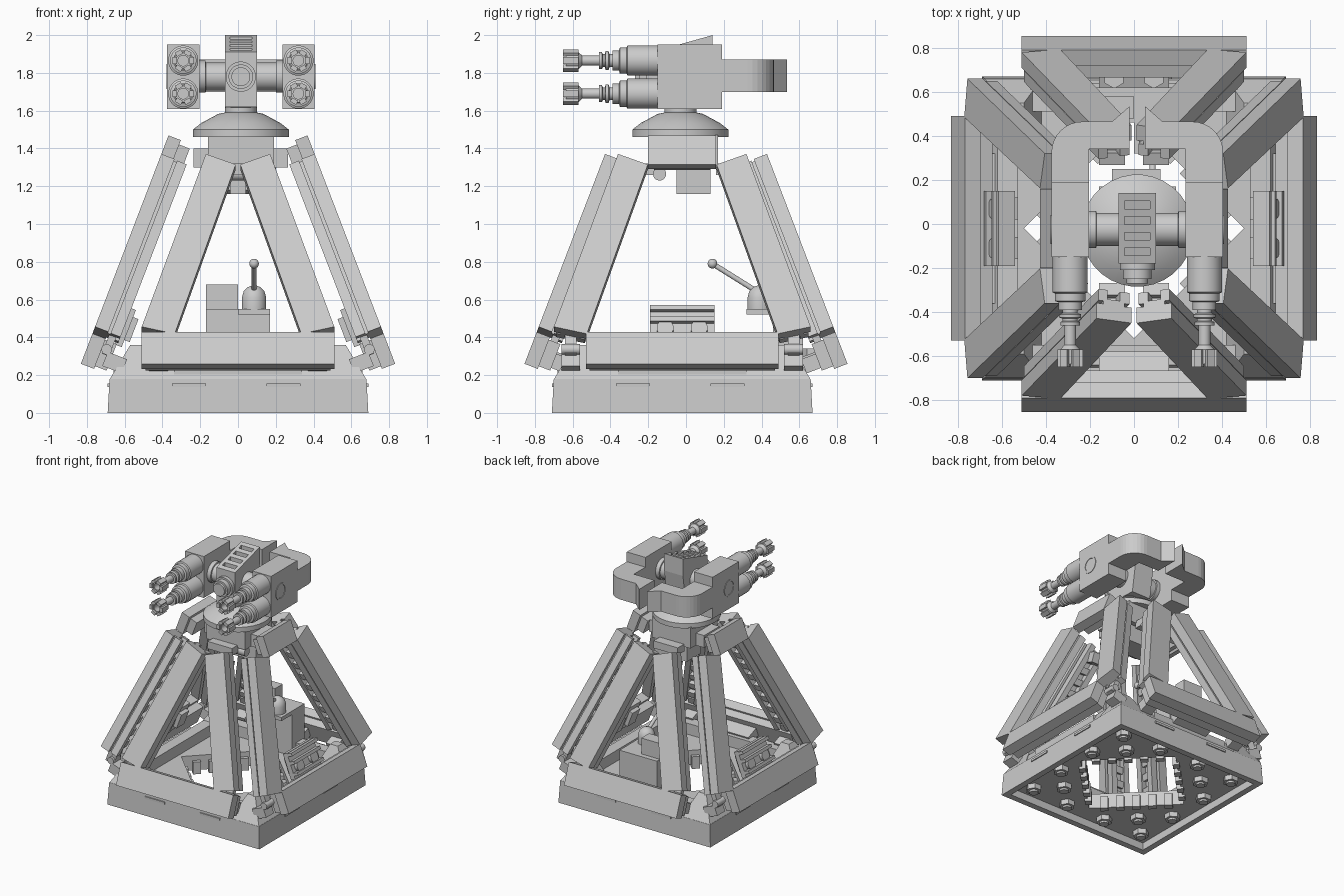
import bpy, bmesh, math
from mathutils import Matrix, Vector

cube = bpy.data.objects.get("Cube")
if cube:
    bpy.data.objects.remove(cube, do_unlink=True)

GREY = (0.6, 0.6, 0.6, 1)
mat = bpy.data.materials.new("light_grey")
mat.use_nodes = True
mat.diffuse_color = GREY
mat.node_tree.nodes["Principled BSDF"].inputs["Base Color"].default_value = GREY

I = Matrix()
T = lambda x, y, z: Matrix.Translation((x, y, z))
R = lambda deg, axis: Matrix.Rotation(math.radians(deg), 4, axis)
PROFILE_YZ = Matrix(((0, 0, 1, 0), (1, 0, 0, 0), (0, 1, 0, 0), (0, 0, 0, 1)))


def finish(name, bm, m, smooth=False):
    bm.transform(m)
    bmesh.ops.recalc_face_normals(bm, faces=bm.faces)
    mesh = bpy.data.meshes.new(name)
    bm.to_mesh(mesh)
    bm.free()
    mesh.materials.append(mat)
    ob = bpy.data.objects.new(name, mesh)
    bpy.context.collection.objects.link(ob)
    if smooth:
        bpy.ops.object.select_all(action='DESELECT')
        ob.select_set(True)
        bpy.context.view_layer.objects.active = ob
        bpy.ops.object.shade_smooth_by_angle(angle=math.radians(35))


def loft(name, rings, m=I, smooth=False, closed=False):
    """Skin a list of equal point rings; cap the ends or close the loop."""
    bm = bmesh.new()
    vs = [[bm.verts.new(p) for p in ring] for ring in rings]
    n = len(vs[0])
    pairs = list(zip(vs, vs[1:])) + ([(vs[-1], vs[0])] if closed else [])
    for a, b in pairs:
        for i in range(n):
            j = (i + 1) % n
            bm.faces.new((a[i], a[j], b[j], b[i]))
    if not closed:
        bm.faces.new(vs[0])
        bm.faces.new(vs[-1])
    finish(name, bm, m, smooth)


def prism(name, pts, a, b, m=I):
    loft(name, [[(x, y, z) for x, y in pts] for z in (a, b)], m)


def box(name, x, y, z, m=I):
    prism(name, [(x[0], y[0]), (x[1], y[0]), (x[1], y[1]), (x[0], y[1])], *z, m)


def lathe(name, profile, m=I, n=24, closed=False):
    ang = [math.tau * (i + 0.5) / n for i in range(n)]
    rings = [[(r * math.cos(a), r * math.sin(a), h) for a in ang] for r, h in profile]
    loft(name, rings, m, n > 8, closed)


def rod(name, p, q, r, n=16):
    d = Vector(q) - Vector(p)
    m = T(*p) @ d.to_track_quat('Z', 'Y').to_matrix().to_4x4()
    lathe(name, [(r, 0), (r, d.length)], m, n)


def square(lo, hi, z):
    return [(lo, lo, z), (hi, lo, z), (hi, hi, z), (lo, hi, z)]


def square_ring(name, sections, m=I):
    loft(name, [square(-s, s, z) for s, z in sections], m, closed=True)


# Base: rim, floor with a diamond opening, low sloped ring, corner slopes
BASE = T(0, -0.02, 0)
square_ring("base_rim", [(0.69, 0), (0.68, 0.18), (0.64, 0.18), (0.64, 0)], BASE)
square_ring("base_slope", [(0.675, 0.18), (0.62, 0.27), (0.53, 0.27), (0.53, 0.18)], BASE)
floor = [(0, 0.65), (0, 0.5), (0.5, 0), (0.65, 0), (0.65, 0.65)]
for k in range(4):
    m = BASE @ R(90 * k, 'Z')
    prism("base_floor", floor, 0.06, 0.18, m)
    loft("corner_slope", [square(0.42, 0.678, 0.18), square(0.5, 0.57, 0.36)], m)
    for x, y in ((0.52, 0.52), (0.36, 0.36), (0.54, 0.18), (0.18, 0.54)):
        lathe("floor_nut", [(0.058, 0.02), (0.058, 0.06)], m @ T(x, y, 0), 6)
        lathe("floor_stud", [(0.034, 0.005), (0.034, 0.03)], m @ T(x, y, 0), 16)
    # Teeth along the edge of the opening
    edge = m @ R(45, 'Z') @ T(0.354, 0, 0)
    for i in range(-2, 3):
        box("floor_tooth", (-0.03, 0.02), (i * 0.12 - 0.03, i * 0.12 + 0.03),
            (0.04, 0.14), edge)
    box("base_ledge", (-0.34, 0.34), (-0.66, -0.53), (0.18, 0.25), m)
    for x in (-0.26, 0.24):
        box("base_strip", (x - 0.09, x + 0.09), (-0.69, -0.68), (0.138, 0.156), m)

# Four tilted A-frames; local x runs along the side, y up the slope, z outward
TILT = 21
for k, side in enumerate(("front", "left", "back", "right")):
    wide = k % 2
    m = (T(0, -0.02 if wide else 0, 0) @ R(90 * k, 'Z')
         @ T(0, -0.832 if wide else -0.855, 0.26) @ R(90 - TILT, 'X'))
    shift = 0.17 if wide else 0
    box(side + "_band", (-0.51, 0.51), (0, 0.18), (-0.075, 0), m)
    box(side + "_band_back", (-0.49, 0.49), (0.015, 0.165), (-0.14, -0.075), m)
    for s in (-1, 1):
        def strip(a, b):
            """Part of the leg outline between two fractions of its width."""
            low, high = Vector((0.51, 0.21)), Vector((0.17, 1.19))
            low_in, high_in = Vector((0.335, 0.17)), Vector((0.012, 1.13))
            pts = [low.lerp(low_in, a), high.lerp(high_in, a),
                   high.lerp(high_in, b), low.lerp(low_in, b)]
            return [(s * (p.x + shift), p.y) for p in pts]
        prism(side + "_leg", strip(0, 1), -0.075, 0, m)
        prism(side + "_leg_core", strip(0.2, 0.8), -0.1, -0.075, m)
        prism(side + "_leg_rail", strip(0.06, 0.32), -0.145, -0.09, m)
        prism(side + "_leg_rail", strip(0.68, 0.94), -0.145, -0.09, m)
        # Rungs between the two inner rails
        for i in range(9):
            v = 0.27 + i * 0.1
            u = s * (0.405 + shift - (v - 0.21) * 0.343)
            box(side + "_leg_rung", (u - 0.045, u + 0.045), (v - 0.025, v + 0.025),
                (-0.135, -0.1), m)
        # Hinge at the foot
        u = s * (0.42 + shift)
        lathe(side + "_foot_pin", [(0.028, -0.05), (0.028, 0.05)],
              m @ T(u, 0.12, -0.1) @ R(90, 'Y'), 16)
        box(side + "_foot_tab", (u - 0.03, u + 0.03), (0.09, 0.22), (-0.125, -0.085), m)
        box(side + "_foot_bracket", (u - 0.05, u + 0.05), (0.03, 0.11), (-0.22, -0.11), m)
    if wide:
        # Bridge plate across the top and a ridged panel above the band
        box(side + "_bridge", (-0.18, 0.18), (1.13, 1.295), (-0.07, 0), m)
        box(side + "_bridge_back", (-0.15, 0.15), (1.15, 1.27), (-0.13, -0.07), m)
        box(side + "_panel", (-0.17, 0.17), (0.16, 0.37), (-0.17, -0.13), m)
        for v in (0.2, 0.29, 0.355):
            box(side + "_panel_ridge", (-0.17, 0.17), (v - 0.012, v + 0.012), (-0.13, -0.09), m)
        for u in (-0.09, 0.09):
            lathe(side + "_panel_wheel", [(0.045, -0.13), (0.045, -0.105)], m @ T(u, 0.245, 0))
            box(side + "_panel_tab", (u - 0.05, u + 0.05), (0.2, 0.33), (-0.2, -0.17), m)
    else:
        box(side + "_step", (-0.16, 0.16), (0.04, 0.12), (-0.25, -0.14), m)
        for s in (-1, 1):
            box(side + "_top_bracket", (s * 0.04, s * 0.16), (1.04, 1.12), (-0.2, -0.14), m)

# Control console and lever at the back
box("console", (-0.17, 0.17), (0.46, 0.62), (0.18, 0.55))
box("console_shelf", (0, 0.17), (0.32, 0.47), (0.52, 0.55))
box("console_screen", (-0.17, 0), (0.48, 0.58), (0.55, 0.68))
for x in (-0.09, 0.09):
    lathe("console_knob", [(0.05, 0.25), (0.05, 0.34)], T(x, 0.665, 0), 6)
dome = [(0.065, 0.55), (0.065, 0.61), (0.055, 0.645), (0.035, 0.665), (0.01, 0.675)]
lathe("lever_dome", dome, T(0.085, 0.39, 0))
rod("lever_stick", (0.085, 0.38, 0.64), (0.085, 0.14, 0.79), 0.014)
ball = [(0.026 * math.sin(math.pi * t / 10), -0.026 * math.cos(math.pi * t / 10))
        for t in range(1, 10)]
lathe("lever_ball", ball, T(0.085, 0.14, 0.79), 16)

# Column below the turret
box("column", (-0.16, 0.19), (-0.18, 0.17), (1.3, 1.47))
box("column_foot", (-0.1, 0.2), (-0.05, 0.13), (1.16, 1.3))
for s in (-1, 1):
    box("column_arm", (0.015 + s * 0.16, 0.015 + s * 0.25), (-0.1, 0.1), (1.3, 1.4))
    box("column_block", (-0.1, 0.12), (s * 0.16, s * 0.25), (1.26, 1.32))
rod("column_tube", (-0.15, -0.14, 1.265), (0.18, -0.14, 1.265), 0.035)

# Turret, centred a little off the origin
C = T(0.015, 0, 0)
dish = [(0.255, 1.46), (0.255, 1.5), (0.21, 1.535), (0.12, 1.583), (0.085, 1.59), (0.085, 1.63)]
lathe("turret_dish", dish, T(0.015, -0.03, 0), 32)
head = [(-0.18, 1.62), (-0.18, 1.88), (0.14, 1.97), (0.14, 1.86), (0.1, 1.61)]
prism("turret_head", head, -0.085, 0.085, C @ PROFILE_YZ)


def roof_bar(name, y0, y1, x0, x1):
    top = lambda y: 1.91 + (y + 0.18) * 0.28
    pts = [(y0, top(y0) - 0.035), (y1, top(y1) - 0.035), (y1, top(y1)), (y0, top(y0))]
    prism(name, pts, x0, x1, C @ PROFILE_YZ)


for s in (-1, 1):
    roof_bar("roof_rail", -0.18, 0.14, s * 0.058, s * 0.085)
for i in range(5):
    y = -0.18 + i * 0.071
    roof_bar("roof_slat", y, y + 0.036, -0.058, 0.058)
nose = [(0.08, 0.17), (0.08, 0.21), (0.065, 0.21), (0.065, 0.25), (0.05, 0.25), (0.05, 0.27)]
lathe("turret_nose", nose, T(0.015, 0, 1.78) @ R(90, 'X'))

# Gun pods with curved rear arms and two stepped barrels each
arc = [(0.25 + 0.14 * math.cos(a), 0.325 + 0.14 * math.sin(a))
       for a in (math.pi / 2 * i / 8 for i in range(9))]
arm = ([(0.22, 0.18), (0.39, 0.18)] + arc
       + [(0.115, 0.465), (0.035, 0.535), (0.035, 0.34), (0.22, 0.34)])
barrel = [(0.08, 0.14), (0.08, 0.31), (0.07, 0.315), (0.07, 0.35), (0.054, 0.355),
          (0.054, 0.39), (0.034, 0.39), (0.034, 0.405), (0.05, 0.41), (0.05, 0.425),
          (0.034, 0.43), (0.034, 0.44), (0.045, 0.445), (0.045, 0.46), (0.027, 0.46),
          (0.027, 0.55), (0.046, 0.57), (0.046, 0.635), (0.028, 0.635), (0.028, 0.58)]
axle = [(0.075, 0.08), (0.075, 0.185), (0.085, 0.187), (0.085, 0.225)]
ring = [(0.067, 0.385), (0.067, 0.394), (0.053, 0.394), (0.053, 0.385)]
for s in (-1, 1):
    box("gun_pod", (s * 0.22, s * 0.39), (-0.15, 0.19), (1.61, 1.95), C)
    prism("gun_arm", [(s * x, y) for x, y in arm], 1.7, 1.87, C)
    side = T(0.015, -0.025, 1.78) @ R(s * 90, 'Y')
    lathe("gun_axle", axle, side)
    lathe("pod_ring", ring, side, 24, True)
    for z in (1.865, 1.69):
        m = T(0.015 + s * 0.305, 0, z) @ R(90, 'X')
        lathe("barrel", barrel, m)
        for i in range(6):
            box("muzzle_prong", (0.034, 0.058), (-0.018, 0.018), (0.57, 0.65),
                m @ R(60 * i, 'Z'))
